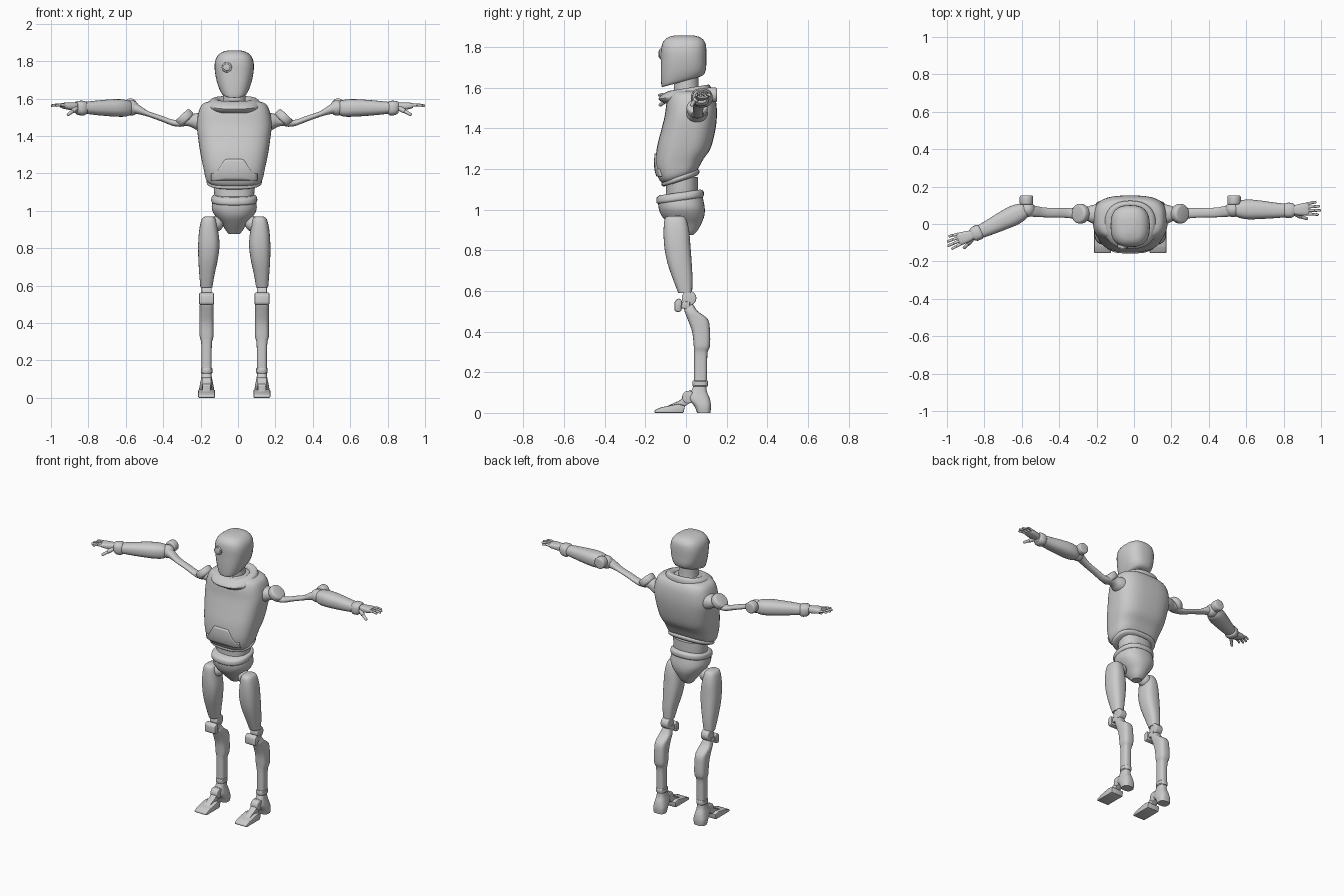
import bpy, bmesh, math
from mathutils import Matrix, Vector

CX = -0.02  # body centre line
grey = bpy.data.materials.new("light_grey")
grey.diffuse_color = (0.6, 0.6, 0.6, 1)
BODY = Matrix.Translation((CX, 0, 0))


def finish(name, bm, mat=BODY, angle=35):
    bm.transform(mat)
    bmesh.ops.recalc_face_normals(bm, faces=bm.faces)
    me = bpy.data.meshes.new(name)
    bm.to_mesh(me)
    bm.free()
    me.materials.append(grey)
    me.shade_smooth()
    me.set_sharp_from_angle(angle=math.radians(angle))
    ob = bpy.data.objects.new(name, me)
    bpy.context.collection.objects.link(ob)
    return ob


def smooth_rows(rows, steps):
    """Catmull-Rom interpolation through the section rows."""
    out = []
    for i in range(len(rows) - 1):
        a, b, c, d = (rows[max(0, min(len(rows) - 1, i + k))] for k in (-1, 0, 1, 2))
        for s in range(steps):
            t = s / steps
            out.append([q + 0.5 * t * (r - p + t * (2*p - 5*q + 4*r - w + t * (3*(q - r) + w - p)))
                        for p, q, r, w in zip(a, b, c, d)])
    return out + [list(rows[-1])]


def loft(name, rows, mat=BODY, p=2.4, steps=4, along="z", n=32):
    """Rounded sections; row = along, centre u, half width u, v start, v end, tilt."""
    bm = bmesh.new()
    rings = []
    for t, u, hu, v0, v1, tilt in smooth_rows([(tuple(r) + (0,))[:6] for r in rows], steps):
        ring = []
        for k in range(n):
            a = 2 * math.pi * k / n
            c, s = math.cos(a), math.sin(a)
            du = hu * math.copysign(abs(c) ** (2 / p), c)
            dv = (v1 - v0) / 2 * math.copysign(abs(s) ** (2 / p), s)
            co = (u + du, (v0 + v1) / 2 + dv, t + tilt * dv)
            ring.append(bm.verts.new(co if along == "z" else (co[2], co[0], co[1])))
        rings.append(ring)
    for a, b in zip(rings, rings[1:]):
        for k in range(n):
            bm.faces.new((a[k], a[(k + 1) % n], b[(k + 1) % n], b[k]))
    bm.faces.new(rings[0])
    bm.faces.new(rings[-1])
    return finish(name, bm, mat)


def ball(name, c, r, mat=BODY):
    bm = bmesh.new()
    bmesh.ops.create_uvsphere(bm, u_segments=24, v_segments=14, radius=r)
    bm.transform(Matrix.Translation(c))
    return finish(name, bm, mat)


def disc(name, c, axis, r, h, bevel=0.01, mat=BODY, r2=None):
    bm = bmesh.new()
    bmesh.ops.create_cone(bm, cap_ends=True, segments=28, radius1=r, radius2=r2 or r, depth=h)
    rim = [e for e in bm.edges if abs(e.verts[0].co.z - e.verts[1].co.z) < 1e-5]
    bmesh.ops.bevel(bm, geom=rim, offset=bevel, segments=3, affect='EDGES', profile=0.5)
    rot = Vector(axis).to_track_quat('Z', 'Y').to_matrix().to_4x4()
    bm.transform(Matrix.Translation(c) @ rot)
    return finish(name, bm, mat)


def prism(name, x, hw, profile, mat=BODY, bevel=0.006):
    """Side (y, z) profile widened along x."""
    bm = bmesh.new()
    f = bm.faces.new([bm.verts.new((x - hw, y, z)) for y, z in profile])
    g = bmesh.ops.extrude_face_region(bm, geom=[f])["geom"]
    bmesh.ops.translate(bm, vec=(2 * hw, 0, 0), verts=[v for v in g if isinstance(v, bmesh.types.BMVert)])
    bmesh.ops.bevel(bm, geom=bm.edges[:], offset=bevel, segments=2, affect='EDGES', profile=0.5)
    return finish(name, bm, mat)


def rod(name, a, b, r, mat):
    a, b = Vector(a), Vector(b)
    return disc(name, (a + b) / 2, b - a, r, (b - a).length, r * 0.6, mat, r * 0.85)


# Head, neck and eye
loft("head", [(1.627, 0, .05, -.112, .055, .27), (1.637, 0, .07, -.121, .085, .25),
              (1.68, 0, .09, -.124, .098, .1), (1.74, 0, .103, -.123, .1),
              (1.79, 0, .104, -.122, .1), (1.825, 0, .092, -.113, .093),
              (1.848, 0, .066, -.088, .07), (1.858, 0, .03, -.05, .035)], p=2.6)
loft("neck", [(1.55, 0, .065, -.06, .07), (1.60, 0, .06, -.06, .062), (1.67, 0, .058, -.055, .06)], p=2)
disc("eye_ring", (-.04, -.117, 1.767), (0, -1, 0), .027, .025, .004)
disc("eye_lens", (-.04, -.122, 1.767), (0, -1, 0), .019, .025, .006)

# Torso shell, collar, belt
torso = loft("torso", [(1.15, 0, .13, -.11, .04, .3), (1.175, 0, .152, -.132, .06, .28),
                       (1.23, 0, .165, -.15, .085, .15), (1.30, 0, .18, -.144, .12),
                       (1.38, 0, .192, -.125, .142), (1.46, 0, .2, -.105, .152),
                       (1.53, 0, .19, -.095, .148), (1.572, 0, .168, -.08, .132),
                       (1.588, 0, .12, -.06, .11)], p=2.9, n=48)
loft("collar", [(1.54, 0, .135, -.105, .12, .16), (1.565, 0, .142, -.135, .125, .16),
                (1.59, 0, .13, -.11, .12, .16), (1.6, 0, .11, -.08, .108, .16),
                (1.592, 0, .085, -.065, .085, .16), (1.565, 0, .075, -.06, .08, .16)], p=2.3)
loft("belt", [(1.14, 0, .13, -.105, .05, .33), (1.147, 0, .145, -.118, .064, .33),
              (1.162, 0, .148, -.12, .066, .33), (1.172, 0, .135, -.11, .055, .33)], p=2.5)

# Belly plate hugging the torso front
bm = bmesh.new()
cols, levels = 20, 8
grid = []
for i in range(cols + 1):
    x = -.12 + .24 * i / cols
    top = 1.275 - .075 * min(1, max(0, (abs(x) - .05) / .045))
    grid.append([bm.verts.new((x, -.3, 1.165 + (top - 1.165) * j / levels)) for j in range(levels + 1)])
for a, b in zip(grid, grid[1:]):
    for j in range(levels):
        bm.faces.new((a[j], b[j], b[j + 1], a[j + 1]))
plate = finish("belly_plate", bm)
wrap = plate.modifiers.new("wrap", 'SHRINKWRAP')
wrap.target, wrap.wrap_method = torso, 'PROJECT'
wrap.use_project_y, wrap.use_positive_direction = True, True
thick = plate.modifiers.new("thick", 'SOLIDIFY')
thick.thickness, thick.offset = .014, 0

# Waist and pelvis
loft("waist", [(1.05, 0, .1, -.1, .06), (1.1, 0, .108, -.098, .06), (1.16, 0, .112, -.1, .06)], p=2.3)
loft("pelvis_band", [(1.045, 0, .117, -.14, .083, .14), (1.055, 0, .123, -.146, .088, .14),
                     (1.075, 0, .12, -.144, .086, .14), (1.085, 0, .105, -.13, .072, .14)], p=2.4)
loft("pelvis", [(1.06, 0, .115, -.138, .083), (1.01, 0, .12, -.135, .092), (.97, 0, .1, -.12, .09),
                (.93, 0, .068, -.085, .075), (.895, 0, .045, -.05, .055), (.875, 0, .03, -.03, .035)], p=2.3)

for s, side in ((-1, "right"), (1, "left")):
    M = BODY @ Matrix.Scale(s, 4, (1, 0, 0))

    # Leg
    ball(side + "_hip", (.1, -.04, .93), .042, M)
    loft(side + "_thigh", [(.97, .135, .02, -.085, -.02), (.955, .136, .038, -.104, 0),
                           (.9, .137, .05, -.11, .015), (.82, .136, .057, -.107, .022),
                           (.74, .14, .052, -.092, .028), (.66, .146, .041, -.065, .032),
                           (.59, .149, .032, -.038, .03)], M, 2.6)
    disc(side + "_knee_joint", (.148, .015, .565), (1, 0, 0), .036, .052, .006, M)
    prism(side + "_kneecap", .148, .04, [(-.058, .505), (-.045, .495), (-.022, .5),
                                         (-.02, .555), (-.035, .565), (-.056, .55)], M, .008)
    prism(side + "_knee_brace", .148, .03, [(-.03, .515), (.02, .51), (.02, .55), (-.03, .545)], M)
    loft(side + "_shin", [(.535, .148, .024, -.01, .035), (.5, .148, .036, -.007, .058),
                          (.46, .148, .038, .008, .108), (.40, .148, .038, .03, .118),
                          (.33, .148, .037, .038, .118), (.295, .148, .029, .04, .106),
                          (.22, .148, .027, .04, .104), (.14, .148, .027, .04, .103)], M, 3)
    loft(side + "_ankle_ring", [(.13, .148, .027, .035, .105), (.135, .148, .031, .032, .108),
                                (.155, .148, .031, .032, .108), (.16, .148, .027, .035, .105)], M, 2.4, 1)
    disc(side + "_ankle_joint", (.148, .012, .078), (1, 0, 0), .031, .05, .006, M)
    loft(side + "_heel", [(0, .148, .038, .055, .12), (.035, .148, .041, .04, .123),
                          (.07, .148, .036, .012, .117), (.105, .148, .029, .025, .103),
                          (.14, .148, .025, .04, .1)], M, 2.8)
    prism(side + "_toe_plate", .148, .045, [(-.155, 0), (-.155, .014), (-.12, .028), (-.04, .044),
                                            (-.005, .036), (-.012, 0)], M, .005)
    prism(side + "_foot_link", .148, .022, [(-.1, .03), (-.03, .062), (.02, .115), (.05, .07), (-.01, .03)], M, .005)

    # Shoulder and upper arm
    loft(side + "_shoulder", [(.15, .05, .06, 1.42, 1.53), (.2, .052, .05, 1.432, 1.522),
                              (.235, .055, .036, 1.45, 1.515), (.27, .055, .034, 1.455, 1.51)],
         M, 2.2, along="x")
    disc(side + "_shoulder_pad", (.266, .055, 1.497), (.68, 0, .73), .052, .046, .014, M)
    loft(side + "_upper_arm", [(.27, .055, .035, 1.45, 1.5), (.32, .058, .027, 1.452, 1.486),
                               (.39, .06, .025, 1.478, 1.509), (.46, .062, .026, 1.503, 1.533),
                               (.51, .068, .03, 1.516, 1.566), (.545, .075, .034, 1.52, 1.582)],
         M, 2.2, along="x")
    ball(side + "_elbow", (.55, .078, 1.55), .041, M)
    disc(side + "_elbow_cap", (.555, .128, 1.565), (0, 1, 0), .036, .05, .009, M)

    # Forearm and hand, swung forward on one side
    pivot = Vector((.55, .08, 1.55))
    swing = math.radians(-24 if s < 0 else 0)
    F = M @ Matrix.Translation(pivot) @ Matrix.Rotation(swing, 4, 'Z') @ Matrix.Translation(-pivot)
    loft(side + "_forearm", [(.55, .08, .03, 1.52, 1.58), (.58, .079, .045, 1.505, 1.592),
                             (.63, .078, .053, 1.503, 1.597), (.7, .076, .049, 1.507, 1.594),
                             (.77, .073, .042, 1.513, 1.588), (.83, .072, .036, 1.52, 1.582)],
         F, 2.4, along="x")
    loft(side + "_wrist_cuff", [(.822, .073, .03, 1.52, 1.58), (.832, .073, .04, 1.51, 1.588),
                                (.862, .073, .04, 1.512, 1.588), (.878, .074, .03, 1.525, 1.582)],
         F, 2.6, 2, "x")
    loft(side + "_palm", [(.865, .074, .022, 1.54, 1.578), (.9, .076, .03, 1.538, 1.578),
                          (.94, .08, .034, 1.545, 1.578), (.955, .08, .031, 1.55, 1.574)],
         F, 3, 2, "x")
    for i, (name, tip) in enumerate((("index", 1.008), ("middle", 1.02), ("ring", 1.014), ("little", .995))):
        y = .055 + .0175 * i
        mid = (.945 + tip) / 2
        rod(f"{side}_{name}_finger_base", (.94, y, 1.563), (mid + .003, y + .003 * (i - 1), 1.567), .0085, F)
        rod(f"{side}_{name}_finger_tip", (mid, y + .003 * (i - 1), 1.567),
            (tip, y + .005 * (i - 1), 1.562), .0075, F)
    rod(side + "_thumb_base", (.88, .058, 1.55), (.915, .038, 1.53), .014, F)
    rod(side + "_thumb_tip", (.91, .04, 1.533), (.948, .027, 1.512), .0095, F)
